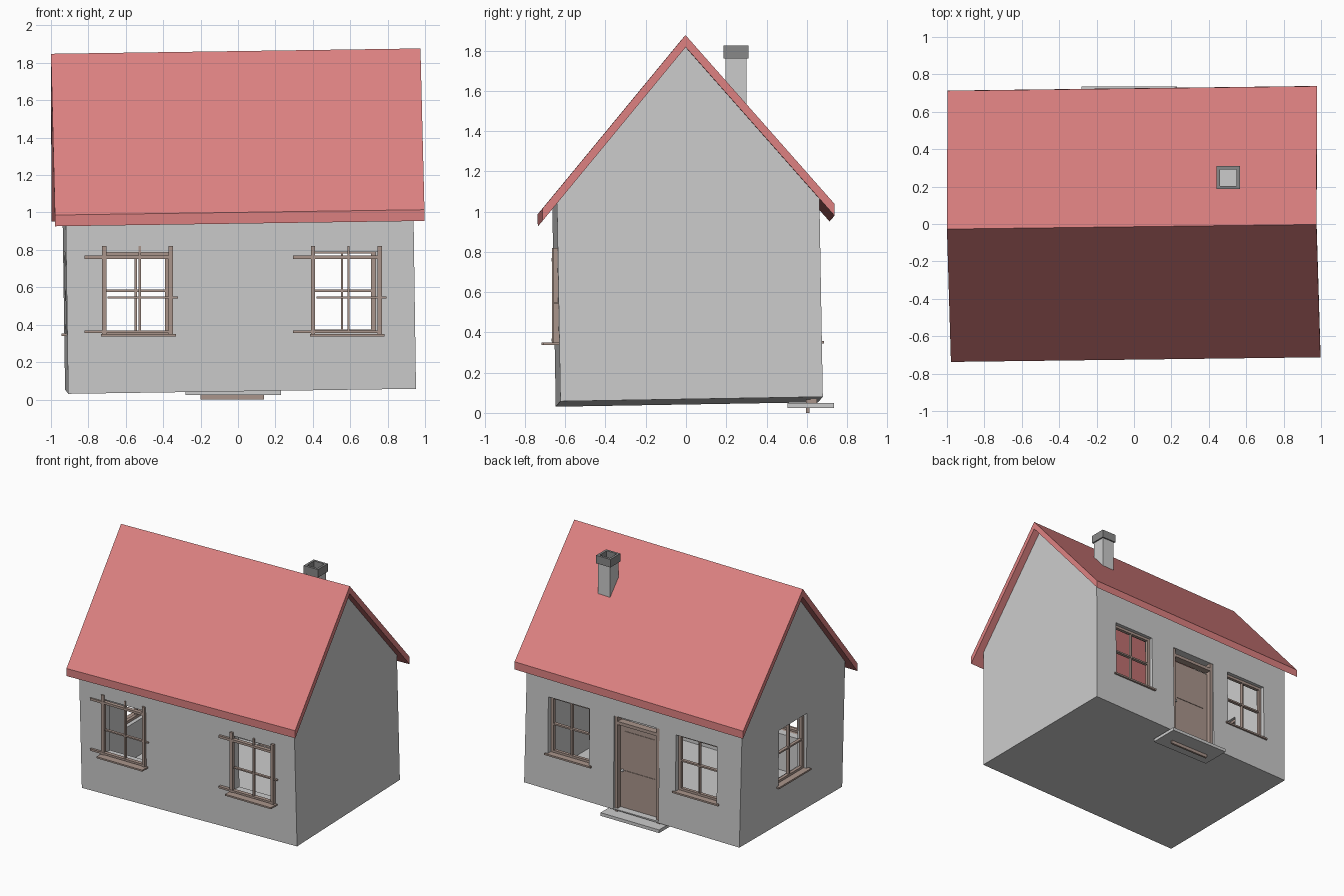
import bpy, bmesh
from math import radians
from mathutils import Matrix, Vector

if "Cube" in bpy.data.objects:
    bpy.data.objects.remove(bpy.data.objects["Cube"])


def material(name, r, g, b):
    m = bpy.data.materials.new(name)
    m.diffuse_color = (r, g, b, 1)
    m.use_nodes = True
    m.node_tree.nodes["Principled BSDF"].inputs["Base Color"].default_value = m.diffuse_color
    return m


RED = material("roof_red", 0.72, 0.22, 0.22)
BROWN = material("wood_brown", 0.40, 0.30, 0.26)
DARK = material("cap_dark", 0.25, 0.25, 0.25)

# The shell of the house leans very slightly
LEAN = (Matrix.Translation((0, 0, 1)) @ Matrix.Rotation(0.0125, 4, 'Z')
        @ Matrix.Rotation(-0.0145, 4, 'Y') @ Matrix.Rotation(0.017, 4, 'X')
        @ Matrix.Translation((0, 0, -1)))


def finish(name, bm, mat=None, matrix=None):
    bmesh.ops.recalc_face_normals(bm, faces=bm.faces)
    if matrix is not None:
        bm.transform(matrix)
    me = bpy.data.meshes.new(name)
    bm.to_mesh(me)
    bm.free()
    if mat:
        me.materials.append(mat)
    ob = bpy.data.objects.new(name, me)
    bpy.context.collection.objects.link(ob)
    return ob


def boxes(name, specs, mat=None, matrix=None):
    """Each spec is x0, x1, y0, y1, z0, z1."""
    bm = bmesh.new()
    for x0, x1, y0, y1, z0, z1 in specs:
        m = (Matrix.Translation(((x0 + x1) / 2, (y0 + y1) / 2, (z0 + z1) / 2))
             @ Matrix.Diagonal((x1 - x0, y1 - y0, z1 - z0, 1)))
        bmesh.ops.create_cube(bm, size=1, matrix=m)
    return finish(name, bm, mat, matrix)


def prism(name, profile, half, mat=None, matrix=None):
    """Extrude a (y, z) profile along x."""
    bm = bmesh.new()
    f = bm.faces.new([bm.verts.new((-half, y, z)) for y, z in profile])
    ext = bmesh.ops.extrude_face_region(bm, geom=[f])
    bmesh.ops.translate(bm, vec=(2 * half, 0, 0),
                        verts=[v for v in ext['geom'] if isinstance(v, bmesh.types.BMVert)])
    return finish(name, bm, mat, matrix)


def cut(target, cutter):
    mod = target.modifiers.new("cut", 'BOOLEAN')
    mod.operation, mod.solver, mod.object = 'DIFFERENCE', 'EXACT', cutter
    bpy.context.view_layer.objects.active = target
    bpy.ops.object.modifier_apply(modifier=mod.name)
    bpy.data.objects.remove(cutter)


# Walls: gabled block, hollowed out
W, D, T = 0.93, 0.652, 0.08
walls = prism("walls", [(-D, 0.055), (D, 0.055), (D, 1.045), (0, 1.807), (-D, 1.045)],
              W, None, LEAN)
cut(walls, boxes("cavity", [(-W + T, W - T, -D + T, D - T, 0.085, 2.2)], None, LEAN))

# Roof: folded slab with vertical fascias
prism("roof", [(-0.725, 0.953), (0, 1.803), (0.725, 0.953),
               (0.725, 1.013), (0, 1.863), (-0.725, 1.013)], 0.988, RED, LEAN)


def window(name, cx, cy, angle, z0, z1, front=False):
    """Opening, frame bars and sill; local -y points outdoors."""
    m = Matrix.Translation((cx, cy, 0)) @ Matrix.Rotation(radians(angle), 4, 'Z')
    h = 0.178
    cut(walls, boxes(name + "_hole", [(-h, h, -0.1, 0.15, z0, z1)], None, m))
    if front:  # oversized bars standing proud of the wall
        a, b = -0.022, 0.006
        bars = [(-0.19, -0.166, a, b, 0.345, 0.82), (0.166, 0.19, a, b, 0.345, 0.82),
                (0.006, 0.018, a + 0.006, b, 0.36, 0.82),
                (-0.285, 0.18, a - 0.002, b, 0.752, 0.77),
                (-0.285, 0.18, a - 0.002, b, 0.355, 0.37),
                (-0.16, 0.215, a + 0.006, b, 0.54, 0.55)]
        sill = (-0.195, 0.205, -0.072, 0.02, 0.338, 0.35)
    else:  # frame set back in the opening
        a, b = 0.03, 0.055
        bars = [(-h, -h + 0.022, a, b, z0, z1), (h - 0.022, h, a, b, z0, z1),
                (-h, h, a, b, z1 - 0.02, z1), (-h, h, a, b, z0, z0 + 0.02),
                (-0.006, 0.006, a, b, z0, z1), (-h, h, a, b, 0.575, 0.587)]
        sill = (-0.2, 0.2, -0.02, 0.03, z0 - 0.01, z0 + 0.003)
    boxes(name + "_frame", bars, BROWN, m)
    boxes(name + "_sill", [sill], BROWN, m)


window("front_window_left", -0.537, -0.645, 0, 0.35, 0.785, True)
window("front_window_right", 0.579, -0.638, 0, 0.355, 0.79, True)
window("back_window_left", 0.556, 0.665, 180, 0.355, 0.80)
window("back_window_right", -0.547, 0.65, 180, 0.345, 0.79)
window("side_window", -0.925, -0.01, -90, 0.35, 0.79)

# Door opening, frame, leaf with raised panels, knob
cut(walls, boxes("door_hole", [(-0.225, 0.165, 0.5, 0.8, 0.075, 0.80)]))
boxes("door_frame", [(-0.225, -0.2, 0.595, 0.65, 0.05, 0.80),
                     (0.14, 0.165, 0.595, 0.65, 0.05, 0.80),
                     (-0.2, 0.14, 0.595, 0.65, 0.735, 0.76)], BROWN)
boxes("door", [(-0.2, 0.14, 0.597, 0.613, 0, 0.72)], BROWN)
boxes("door_panels", [(-0.16, 0.10, 0.610, 0.617, 0.41, 0.68),
                      (-0.16, 0.10, 0.610, 0.617, 0.10, 0.37)], BROWN)
bm = bmesh.new()
bmesh.ops.create_uvsphere(bm, u_segments=10, v_segments=6, radius=0.012,
                          matrix=Matrix.Translation((0.118, 0.625, 0.37)))
finish("door_knob", bm)

# Doorstep
boxes("doorstep", [(-0.28, 0.23, 0.505, 0.735, 0.025, 0.05)])

# Chimney shaft and open cap
boxes("chimney", [(0.452, 0.556, 0.196, 0.30, 1.46, 1.775)])
x0, x1, y0, y1, w = 0.442, 0.566, 0.186, 0.31, 0.018
boxes("chimney_cap", [(x0, x1, y0, y0 + w, 1.762, 1.825), (x0, x1, y1 - w, y1, 1.762, 1.825),
                      (x0, x0 + w, y0 + w, y1 - w, 1.762, 1.825),
                      (x1 - w, x1, y0 + w, y1 - w, 1.762, 1.825)], DARK)
